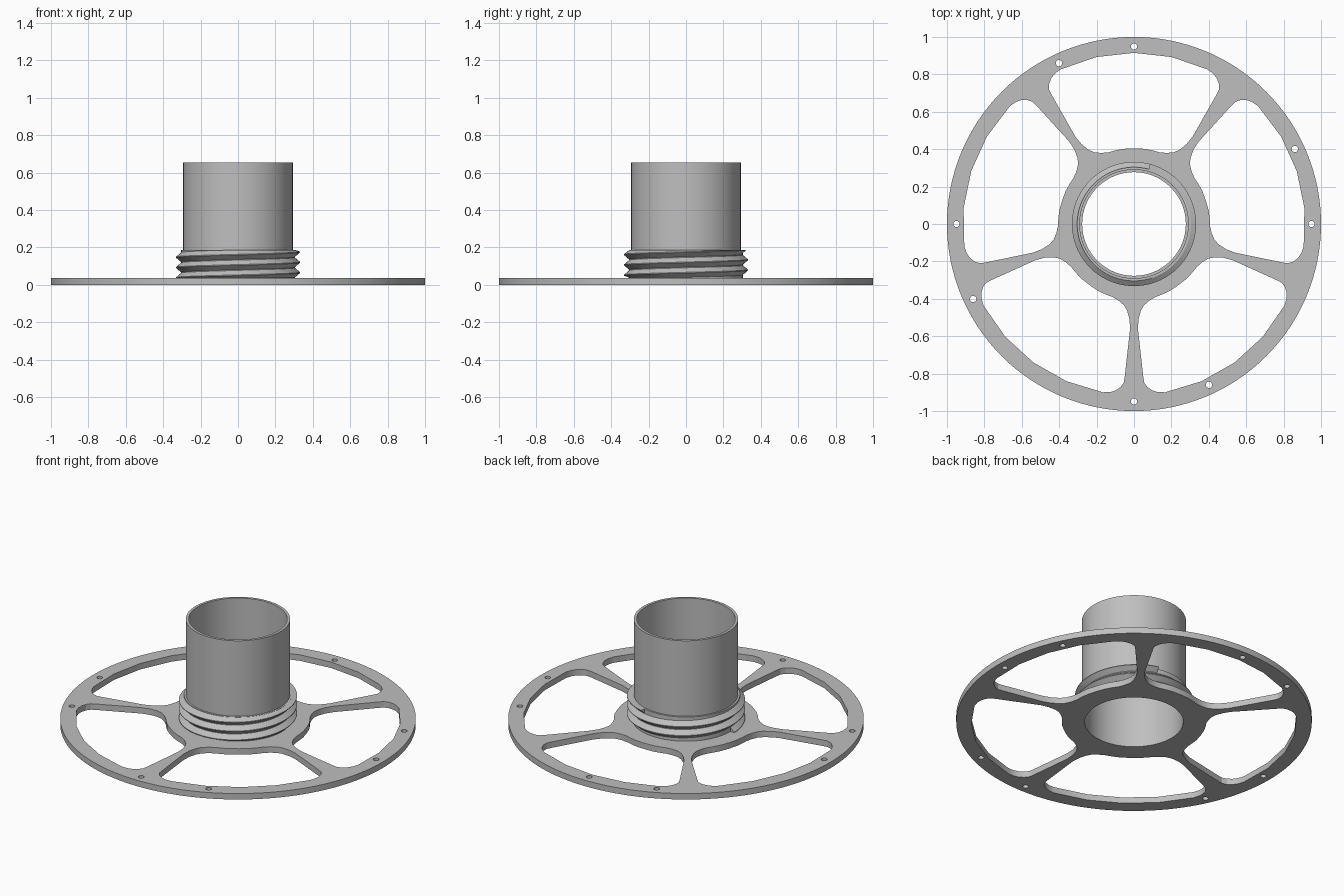
import bpy, bmesh
from math import sin, cos, pi, radians, atan2, hypot

if "Cube" in bpy.data.objects:
    bpy.data.objects.remove(bpy.data.objects["Cube"])

PLATE_TOP, COLLAR_TOP, TUBE_TOP = 0.037, 0.187, 0.655
BORE, TUBE_R, ROOT_R, CREST_R = 0.277, 0.293, 0.304, 0.332

grey = bpy.data.materials.new("plain_grey")
grey.use_nodes = True
colour = (0.52, 0.52, 0.52, 1)
grey.diffuse_color = colour
grey.node_tree.nodes["Principled BSDF"].inputs["Base Color"].default_value = colour


def polar(r, a):
    return (r * cos(a), r * sin(a))


def circle(r, n, cx=0, cy=0):
    return [(cx + r * cos(2 * pi * i / n), cy + r * sin(2 * pi * i / n)) for i in range(n)]


def finish(name, mesh, angle=20):
    mesh.materials.clear()
    mesh.materials.append(grey)
    obj = bpy.data.objects.new(name, mesh)
    bpy.context.collection.objects.link(obj)
    bpy.ops.object.select_all(action='DESELECT')
    obj.select_set(True)
    bpy.context.view_layer.objects.active = obj
    bpy.ops.object.shade_smooth_by_angle(angle=radians(angle))
    return obj


def bmesh_to_object(name, bm):
    bmesh.ops.recalc_face_normals(bm, faces=bm.faces)
    mesh = bpy.data.meshes.new(name)
    bm.to_mesh(mesh)
    bm.free()
    return finish(name, mesh)


def extruded_outline(name, loops, height):
    """Flat plate from an outer loop and hole loops."""
    curve = bpy.data.curves.new(name + "_outline", 'CURVE')
    curve.dimensions = '2D'
    curve.fill_mode = 'BOTH'
    curve.extrude = height / 2
    for loop in loops:
        spline = curve.splines.new('POLY')
        spline.points.add(len(loop) - 1)
        for p, (x, y) in zip(spline.points, loop):
            p.co = (x, y, 0, 1)
        spline.use_cyclic_u = True
    temp = bpy.data.objects.new(name + "_outline", curve)
    bpy.context.collection.objects.link(temp)
    bpy.context.view_layer.update()
    deps = bpy.context.evaluated_depsgraph_get()
    mesh = bpy.data.meshes.new_from_object(temp.evaluated_get(deps))
    bpy.data.objects.remove(temp)
    bm = bmesh.new()
    bm.from_mesh(mesh)
    bmesh.ops.remove_doubles(bm, verts=bm.verts, dist=0.0002)
    bmesh.ops.translate(bm, verts=bm.verts, vec=(0, 0, height / 2))
    return bmesh_to_object(name, bm)


def lathe(name, profile, n=96):
    """Closed (radius, z) profile revolved about the z axis."""
    bm = bmesh.new()
    rings = [[bm.verts.new((*polar(r, 2 * pi * i / n), z)) for i in range(n)]
             for r, z in profile]
    for k, a in enumerate(rings):
        b = rings[(k + 1) % len(rings)]
        for i in range(n):
            j = (i + 1) % n
            bm.faces.new((a[i], a[j], b[j], b[i]))
    return bmesh_to_object(name, bm)


# Half window: hub edge, spoke edge (distance along and beside spoke), rim corner
half = [(0.406, 8), (0.406, 15)]
spoke_edge = [(0.39, 0.115), (0.41, 0.082), (0.435, 0.053), (0.465, 0.036),
              (0.51, 0.024), (0.56, 0.021), (0.82, 0.05)]
half += [(hypot(a, p), 36 - atan2(p, a) * 180 / pi) for a, p in spoke_edge]
half += [(0.85, 32.3), (0.875, 31.3), (0.895, 29.7), (0.908, 27.9), (0.915, 25.5), (0.915, 12.7)]
window = [(0.404, 0)] + half + [(0.915, 0)] + [(r, -a) for r, a in reversed(half)]

# Spoked plate with five windows, a bore and eight rim holes
loops = [circle(1, 128), circle(BORE, 96)]
for k in range(5):
    loops.append([polar(r, radians(a + 18 + 72 * k)) for r, a in window])
for k in range(4):
    for offset in (0, 25):
        loops.append(circle(0.017, 20, *polar(0.949, radians(90 * k + offset))))
extruded_outline("spoked_plate", loops, PLATE_TOP)

# Central tube
lathe("central_tube", [(BORE, PLATE_TOP), (TUBE_R, PLATE_TOP), (TUBE_R, TUBE_TOP), (BORE, TUBE_TOP)])

# Collar carrying the thread
lathe("thread_collar", [(TUBE_R - 0.005, PLATE_TOP), (ROOT_R, PLATE_TOP),
                        (ROOT_R, COLLAR_TOP), (TUBE_R - 0.005, COLLAR_TOP)])

# Helical thread ridge, trimmed flat at both ends of the collar
pitch, steps = 0.055, 72
crest_at_zero = 0.01
bm = bmesh.new()
rows = []
for i in range(4 * steps):
    turn = i / steps
    z = crest_at_zero + pitch * turn
    if not PLATE_TOP <= z <= COLLAR_TOP:
        continue
    section = [(ROOT_R - 0.002, -pitch / 2), (CREST_R, -0.002), (CREST_R, 0.002), (ROOT_R - 0.002, pitch / 2)]
    rows.append([bm.verts.new((*polar(r, 2 * pi * turn),
                               min(max(z + dz, PLATE_TOP), COLLAR_TOP))) for r, dz in section])
for a, b in zip(rows, rows[1:]):
    for k in range(4):
        j = (k + 1) % 4
        bm.faces.new((a[k], b[k], b[j], a[j]))
bm.faces.new(rows[0])
bm.faces.new(rows[-1])
bmesh_to_object("screw_thread", bm)
